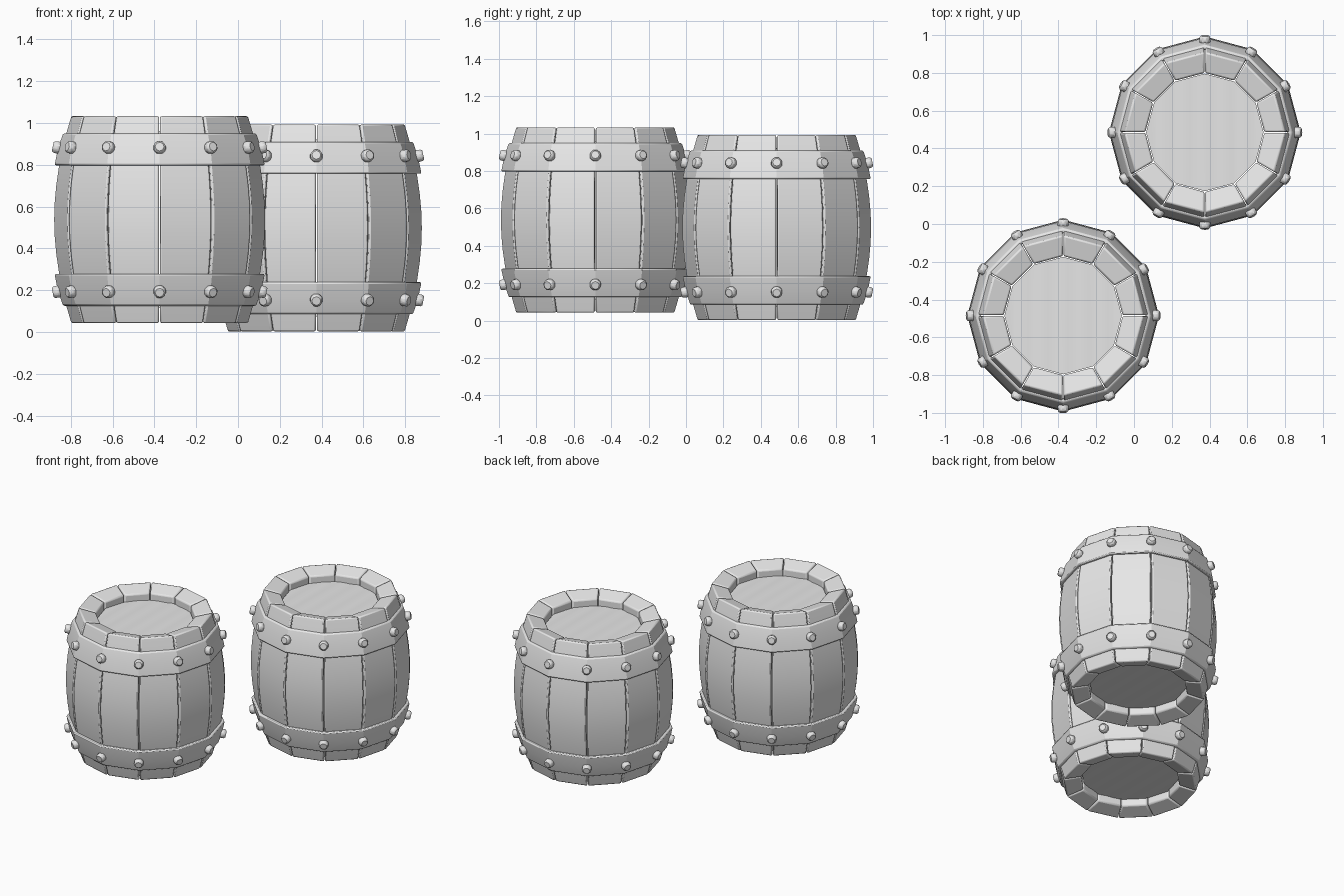
import bpy, bmesh, math
from mathutils import Matrix, Vector

SIDES = 12
STEP = 2 * math.pi / SIDES
HEIGHT = 0.995

if "Cube" in bpy.data.objects:
    bpy.data.objects.remove(bpy.data.objects["Cube"], do_unlink=True)

grey = bpy.data.materials.new("plain_grey")
grey.use_nodes = True
grey.diffuse_color = (0.8, 0.8, 0.8, 1)
grey.node_tree.nodes["Principled BSDF"].inputs["Base Color"].default_value = grey.diffuse_color


def finish(bm, name, origin, bevel=0.0, segments=2):
    """Turn a bmesh into a smooth-by-angle object with an optional bevel."""
    bmesh.ops.recalc_face_normals(bm, faces=bm.faces)
    mesh = bpy.data.meshes.new(name)
    bm.to_mesh(mesh)
    bm.free()
    mesh.materials.append(grey)
    obj = bpy.data.objects.new(name, mesh)
    obj.location = origin
    bpy.context.collection.objects.link(obj)
    bpy.ops.object.select_all(action='DESELECT')
    obj.select_set(True)
    bpy.context.view_layer.objects.active = obj
    if bevel:
        mod = obj.modifiers.new("soft_edges", 'BEVEL')
        mod.width = bevel
        mod.segments = segments
        mod.limit_method = 'ANGLE'
        mod.angle_limit = math.radians(40)
    bpy.ops.object.shade_smooth_by_angle(angle=math.radians(28))
    return obj


def sweep(bm, profile, angles, closed):
    """Sweep a closed (radius, height) profile through the given angles."""
    rings = [[bm.verts.new((r * math.cos(a), r * math.sin(a), z)) for r, z in profile]
             for a in angles]
    n = len(profile)
    pairs = list(zip(rings, rings[1:] + rings[:1])) if closed else list(zip(rings, rings[1:]))
    for a, b in pairs:
        for i in range(n):
            j = (i + 1) % n
            bm.faces.new((a[i], a[j], b[j], b[i]))
    if not closed:
        bm.faces.new(rings[0])
        bm.faces.new(rings[-1][::-1])


def bulge(z):
    """Outer radius of the barrel at a height."""
    t = abs(2 * z / HEIGHT - 1)
    return 0.507 - 0.083 * t ** 1.9


def staves(name, origin):
    bm = bmesh.new()
    rows = 12
    outer = [(bulge(HEIGHT * i / rows), HEIGHT * i / rows) for i in range(rows + 1)]
    profile = outer + [(0.315, HEIGHT - 0.03), (0.315, 0.03)]
    gap = 0.006
    for k in range(SIDES):
        sweep(bm, profile, (k * STEP + gap, (k + 1) * STEP - gap), False)
    return finish(bm, name, origin, 0.009)


def band(name, origin, upper):
    bm = bmesh.new()
    profile = [(0.435, 0.085), (0.462, 0.085), (0.486, 0.155), (0.503, 0.238), (0.465, 0.238)]
    if upper:
        profile = [(r, HEIGHT - z) for r, z in profile]
    sweep(bm, profile, [k * STEP for k in range(SIDES)], True)
    return finish(bm, name, origin, 0.008)


def bolts(name, origin, upper):
    bm = bmesh.new()
    z = HEIGHT - 0.152 if upper else 0.152
    tilt = 0.2 if upper else -0.2
    for k in range(SIDES):
        place = (Matrix.Rotation(k * STEP, 4, 'Z') @ Matrix.Translation((0.492, 0, z))
                 @ Matrix.Rotation(math.pi / 2 - tilt, 4, 'Y'))
        bmesh.ops.create_cone(bm, cap_ends=True, segments=8, radius1=0.033,
                              radius2=0.03, depth=0.04, matrix=place)
    return finish(bm, name, origin, 0.008, 1)


def lid(name, origin, z):
    """Thin plank disc with gently crowned boards running front to back."""
    bm = bmesh.new()
    bmesh.ops.create_cone(bm, cap_ends=True, segments=SIDES, radius1=0.311,
                          radius2=0.311, depth=0.03)
    board = 0.104
    for i in range(-11, 12):
        bmesh.ops.bisect_plane(bm, geom=bm.verts[:] + bm.edges[:] + bm.faces[:],
                               plane_co=(i * board / 4, 0, 0), plane_no=(1, 0, 0))
    for v in bm.verts:
        crown = 0.0015 * math.cos(2 * math.pi * v.co.x / board)
        v.co.z += math.copysign(crown, v.co.z) if crown > 0 else -math.copysign(-crown, v.co.z)
    return finish(bm, name, Vector(origin) + Vector((0, 0, z)))


for label, origin in (("front", (-0.375, -0.485, 0.04)), ("back", (0.375, 0.485, 0))):
    staves(label + "_barrel_staves", origin)
    for level, upper in (("lower", False), ("upper", True)):
        band(f"{label}_barrel_{level}_band", origin, upper)
        bolts(f"{label}_barrel_{level}_bolts", origin, upper)
        lid(f"{label}_barrel_{level}_lid", origin, HEIGHT - 0.09 if upper else 0.09)
